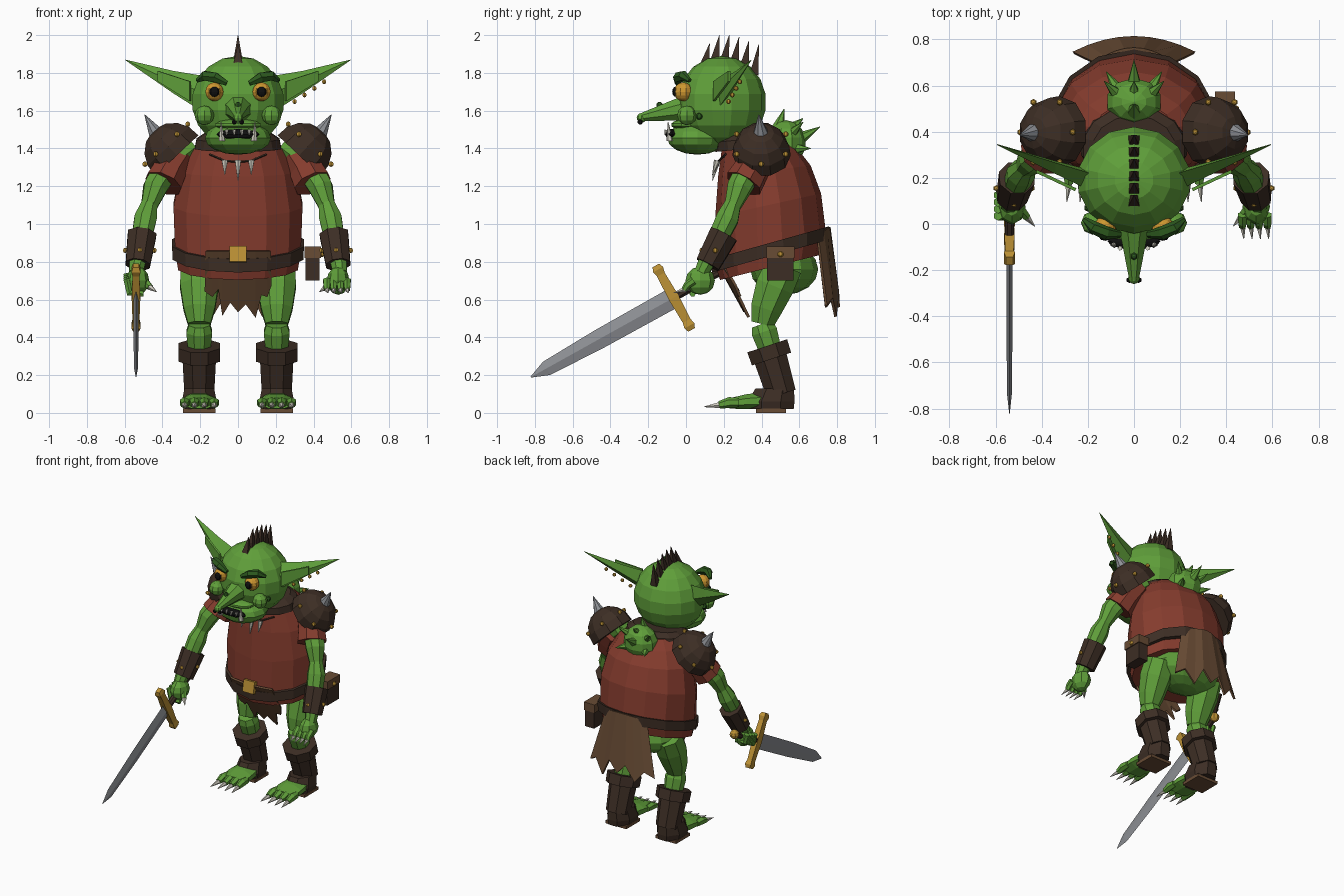
import bpy, bmesh, math
from mathutils import Vector as V, Matrix

if "Cube" in bpy.data.objects:
    bpy.data.objects.remove(bpy.data.objects["Cube"])

COLORS = {
    "skin_green": (0.115, 0.345, 0.042), "dark_green": (0.026, 0.102, 0.013),
    "tunic_red": (0.235, 0.045, 0.027), "dark_leather": (0.046, 0.027, 0.018),
    "brown_cloth": (0.140, 0.072, 0.035), "gold": (0.50, 0.28, 0.035),
    "steel": (0.27, 0.28, 0.30), "bone": (0.62, 0.60, 0.52),
    "black": (0.005, 0.005, 0.005), "amber": (0.62, 0.31, 0.03),
}
MATS = {}
for key, col in COLORS.items():
    MATS[key] = bpy.data.materials.new(key)
    MATS[key].diffuse_color = (*col, 1)


def finish(name, bm, mat):
    bmesh.ops.recalc_face_normals(bm, faces=bm.faces)
    me = bpy.data.meshes.new(name)
    bm.to_mesh(me)
    bm.free()
    me.materials.append(MATS[mat])
    ob = bpy.data.objects.new(name, me)
    bpy.context.collection.objects.link(ob)
    return ob


def loft(name, rings, mat, n=8, off=0.0):
    """Skin closed rings given as (centre, axis_u, axis_v)."""
    bm = bmesh.new()
    loops = []
    for c, u, v in rings:
        ang = [2 * math.pi * (i + off) / n for i in range(n)]
        loops.append([bm.verts.new(V(c) + V(u) * math.cos(a) + V(v) * math.sin(a)) for a in ang])
    for a, b in zip(loops, loops[1:]):
        for i in range(n):
            bm.faces.new((a[i], a[(i + 1) % n], b[(i + 1) % n], b[i]))
    bm.faces.new(loops[0])
    bm.faces.new(loops[-1])
    return finish(name, bm, mat)


def tube(name, pts, radii, mat, n=8):
    """Limb through points; end rings square to the limb."""
    p = [V(q) for q in pts]
    rings = []
    for i, r in enumerate(radii):
        d = (p[min(i + 1, len(p) - 1)] - p[max(i - 1, 0)]).normalized()
        u = d.cross(V((0, 1, 0)) if abs(d.y) < 0.9 else V((0, 0, 1))).normalized()
        rings.append((p[i], u * r, d.cross(u) * r))
    return loft(name, rings, mat, n, 0.5)


def spike(name, a, b, r, mat, n=6):
    return tube(name, (a, b), (r, 0.0015), mat, n)


def ball(name, c, r, mat, seg=10, rings=7, rot=None):
    bm = bmesh.new()
    bmesh.ops.create_uvsphere(bm, u_segments=seg, v_segments=rings, radius=1)
    r = (r, r, r) if isinstance(r, (int, float)) else r
    m = Matrix.Translation(c) @ (rot or Matrix()) @ Matrix.Diagonal((*r, 1))
    bmesh.ops.transform(bm, matrix=m, verts=bm.verts)
    return finish(name, bm, mat)


def box(name, c, size, mat, rx=0.0):
    bm = bmesh.new()
    bmesh.ops.create_cube(bm, size=1)
    m = Matrix.Translation(c) @ Matrix.Rotation(rx, 4, 'X') @ Matrix.Diagonal((*size, 1))
    bmesh.ops.transform(bm, matrix=m, verts=bm.verts)
    return finish(name, bm, mat)


def cloth(name, top, bottom, mat):
    """Hanging strip between a top edge and a ragged bottom edge."""
    bm = bmesh.new()
    t, b = [[bm.verts.new(q) for q in row] for row in (top, bottom)]
    for i in range(len(t) - 1):
        bm.faces.new((t[i], t[i + 1], b[i + 1], b[i]))
    ob = finish(name, bm, mat)
    ob.modifiers.new("thickness", 'SOLIDIFY').thickness = 0.014


# Torso: leaning barrel; (y centre, z, x radius, y radius, lean)
def body(name, rows, mat):
    loft(name, [((0, y, z), (rx, 0, 0), (0, ry, ry * k)) for y, z, rx, ry, k in rows], mat, 14, 0.5)


body("tunic", [(.445, .77, .325, .265, .25), (.445, .88, .342, .295, .28), (.435, 1.10, .35, .28, .22),
               (.415, 1.28, .315, .245, .12), (.39, 1.40, .25, .20, 0), (.38, 1.46, .18, .15, 0)], "tunic_red")
body("belt", [(.447, .83, .355, .31, .28), (.445, .90, .358, .312, .28)], "dark_leather")
body("collar", [(.34, 1.40, .235, .185, .1), (.33, 1.45, .225, .18, .1), (.33, 1.48, .18, .14, .1)], "dark_leather")
box("buckle", (0, .137, .84), (.09, .03, .085), "gold", -.2)
ball("pelvis", (0, .52, .76), (.26, .18, .135), "skin_green", 12, 8)

# Spiny hump on the upper back
ball("hump", (0, .53, 1.43), (.125, .105, .12), "skin_green")
for y, z, ty, tz in ((.49, 1.51, .52, 1.61), (.55, 1.50, .62, 1.56), (.60, 1.45, .71, 1.515)):
    spike("back_spine", (0, y, z), (0, ty, tz), .035, "skin_green")
for s in (-1, 1):
    spike("side_spine", (s * .07, .56, 1.48), (s * .13, .62, 1.54), .03, "skin_green")
    spike("low_side_spine", (s * .07, .58, 1.40), (s * .12, .66, 1.40), .03, "skin_green")

# Head
ball("head", (0, .19, 1.645), (.25, .235, .245), "skin_green", 14, 9)
ball("jaw", (0, .06, 1.455), (.175, .16, .088), "skin_green", 12, 8)
ball("mouth", (0, -.075, 1.475), (.115, .035, .028), "black", 12, 6)
ball("upper_lip", (0, .0, 1.525), (.13, .08, .03), "skin_green")
tube("nose", ((0, .03, 1.615), (0, -.07, 1.60), (0, -.24, 1.565)), (.085, .058, .022), "skin_green")
ball("nose_tip", (0, -.235, 1.562), .026, "skin_green", 8, 6)
ball("nose_wart", (0, -.14, 1.63), .017, "dark_green", 6, 5)
for i in range(4):
    x = -.06 + .04 * i
    spike("upper_tooth", (x, -.105, 1.498), (x, -.112, 1.47), .011, "bone", 5)
for i in range(6):
    y = .10 + .052 * i
    z = 1.645 + .24 * math.sqrt(1 - ((y - .19) / .235) ** 2) - .02
    spike("crest_spike", (0, y, z), (0, y + .025, (1.955, 2.0, 2.0, 1.99, 1.97, 1.95)[i]), .034, "dark_leather", 4)

for s in (-1, 1):
    ball("nostril", (s * .02, -.243, 1.54), .014, "black", 6, 5)
    ball("eye", (s * .125, -.015, 1.70), (.05, .05, .05), "amber", 10, 8)
    ball("pupil", (s * .125, -.055, 1.70), (.027, .018, .027), "black", 8, 6)
    tube("brow", ((s * .06, -.045, 1.745), (s * .12, -.04, 1.775), (s * .175, -.015, 1.785), (s * .215, .02, 1.76)),
         (.015, .03, .028, .012), "dark_green", 6)
    ball("cheek", (s * .178, .005, 1.575), .052, "skin_green", 8, 6)
    ball("cheek_wart", (s * .20, .07, 1.57), .018, "dark_green", 6, 5)
    spike("tusk", (s * .085, -.085, 1.44), (s * .09, -.095, 1.54), .019, "bone")
    # Long pointed ear: flattened diamond section
    loft("ear", [((s * .19, .19, 1.69), (0, .03, .095), (0, .045, -.01)),
                 ((s * .34, .245, 1.75), (0, .02, .06), (0, .028, 0)),
                 ((s * .595, .345, 1.868), (0, 0, .002), (0, .002, 0))], "skin_green", 4)
    cloth("ear_hollow", [(s * .25, .155, 1.755), (s * .42, .235, 1.81)],
          [(s * .25, .155, 1.65), (s * .42, .235, 1.755)], "skin_green")
for i in range(4):
    ball("ear_ring", (.30 + .052 * i, .225 + .02 * i, 1.648 + .035 * i), .013, "gold", 6, 5)

# Tooth necklace
for x, l in ((-.07, .07), (0, .10), (.07, .07)):
    spike("necklace_tooth", (x, .165, 1.335), (x, .14, 1.33 - l), .018, "bone")
tube("necklace_cord", ((-.15, .21, 1.37), (-.07, .175, 1.335), (0, .168, 1.33), (.07, .175, 1.335), (.15, .21, 1.37)),
     (.006,) * 5, "dark_leather", 5)

for s in (-1, 1):
    # Arms
    tube("upper_arm", ((s * .25, .39, 1.42), (s * .36, .36, 1.33), (s * .44, .28, 1.19), (s * .472, .245, 1.09)),
         (.07, .075, .068, .045), "skin_green")
    tube("sleeve", ((s * .30, .40, 1.38), (s * .36, .35, 1.29), (s * .395, .305, 1.215)), (.085, .095, .105), "tunic_red")
    tube("forearm", ((s * .468, .25, 1.11), (s * .49, .22, 1.03), (s * .53, .12, .82), (s * .54, .08, .74)),
         (.045, .064, .05, .04), "skin_green")
    tube("bracer", ((s * .508, .20, .945), (s * .53, .115, .785)), (.082, .07), "dark_leather")
    for a in (0, math.pi / 2, math.pi):
        ball("bracer_stud", (s * .52 + .077 * math.cos(a), .155 - .07 * math.sin(a), .86), .014, "gold", 6, 5)
    # Shoulder cap: tilted dome with spike and studs
    c, ax = V((s * .335, .40, 1.375)), V((s * .68, -.03, .73)).normalized()
    u, w = V((0, 1, 0)), ax.cross(V((0, 1, 0))).normalized()
    dome = [(c + ax * .165 * math.sin(t), u * .155 * math.cos(t), w * .165 * math.cos(t))
            for t in (-.1, .3, .7, 1.1, 1.5)]
    loft("shoulder_cap", dome, "dark_leather", 10)
    spike("shoulder_spike", c + ax * .15, c + V((s * .16, -.015, .205)), .04, "steel", 8)
    for k in range(6):
        a = math.pi * (k + .5) / 3
        ball("cap_stud", c + ax * .065 + u * .15 * math.cos(a) + w * .155 * math.sin(a), .015, "gold", 6, 5)
    # Hands
    ball("hand", (s * .53, .075, .70), (.06, .078, .075), "skin_green", 8, 6)
    for i in range(4):
        if s > 0:
            x = .47 + .036 * i
            tube("finger", ((x, .04, .70), (x, .005, .675), (x, -.01, .65)), (.022, .02, .016), "skin_green", 6)
            spike("finger_claw", (x, -.005, .655), (x + .006, -.065, .635), .015, "bone", 5)
        else:
            y = .035 + .03 * i
            tube("finger", ((-.59, y, .71 + .01 * i), (-.575, y, .635 + .015 * i), (-.50, y, .63 + .015 * i)),
                 (.02, .02, .016), "skin_green", 6)
    spike("thumb_claw", (s * .465, .03, .665), (s * .43, -.01, .64), .016, "bone", 5)
    tube("thumb", ((s * .50, .07, .70), (s * .465, .03, .665)), (.025, .018), "skin_green", 6)

    # Legs
    x = s * .205
    tube("thigh", ((x, .52, .78), (x, .47, .67), (x, .425, .55), (x, .405, .47)), (.105, .11, .09, .065), "skin_green")
    tube("shin", ((x, .40, .47), (x, .415, .43), (x, .46, .29)), (.06, .074, .06), "skin_green")
    tube("boot_shaft", ((x, .435, .33), (x, .505, .10)), (.098, .085), "dark_leather")
    tube("boot_cuff", ((x, .43, .355), (x, .453, .285)), (.12, .118), "dark_leather")
    loft("boot_foot", [((x, .45, .02), (.09, 0, 0), (0, .13, 0)), ((x, .45, .06), (.10, 0, 0), (0, .135, 0)),
                       ((x, .47, .13), (.085, 0, 0), (0, .11, 0))], "dark_leather", 8, 0.5)
    box("sole", (x, .45, .011), (.17, .16, .022), "brown_cloth")
    loft("foot", [((x, .43, .065), (.085, 0, 0), (0, 0, .05)), ((x, .32, .06), (.098, 0, 0), (0, 0, .042)),
                  ((x, .23, .05), (.095, 0, 0), (0, 0, .03))], "skin_green", 8, 0.5)
    for i in range(4):
        tx = x + (i - 1.5) * .052
        tube("toe", ((tx, .28, .055), (tx, .23, .055), (tx, .175, .042)), (.024, .029, .02), "skin_green", 6)
        spike("toe_claw", (tx, .185, .042), (tx + (i - 1.5) * .006, .095, .032), .018, "bone", 5)

# Ragged front and back cloths
xs = (-.17, -.13, -.10, -.08, -.04, 0, .04, .09, .12, .15, .17)
zs = (.65, .62, .66, .52, .59, .54, .58, .51, .63, .62, .68)
cloth("front_cloth", [(x, .14 + x * x * .8, .86) for x in xs],
      [(x * 1.02, .15 + (.86 - z) * .52 + x * x * .8, z) for x, z in zip(xs, zs)], "brown_cloth")
xs = (-.20, -.15, -.10, -.05, 0, .05, .10, .15, .20)
zs = (.56, .60, .52, .63, .56, .64, .51, .61, .57)
cloth("back_cloth", [(x * .85, .765 - x * x * 1.6, .985 - x * x) for x in xs],
      [(x * 1.33, .815 - x * x * 1.7, z) for x, z in zip(xs, zs)], "brown_cloth")

# Belt pouch
box("pouch", (.395, .50, .77), (.075, .14, .14), "dark_leather")
box("pouch_lid", (.395, .50, .85), (.088, .15, .06), "brown_cloth")
ball("pouch_clasp", (.442, .50, .84), .016, "gold", 6, 5)

# Sword: blade along d, guard along g
o, d, g = V((-.54, -.065, .61)), V((0, -.874, -.486)), V((0, .486, -.874))
h = V((.013, 0, 0))
loft("blade", [(o, h, g * .055), (o + d * .45, h, g * .052), (o + d * .77, h * .8, g * .04),
               (o + d * .865, h * .1, g * .003)], "steel", 4)
loft("guard", [(o + g * t, V((.032 * k, 0, 0)), d * .04 * k)
               for t, k in ((-.195, .7), (-.17, 1.05), (-.14, .8), (0, 1), (.14, .8), (.17, 1.05), (.195, .7))],
     "gold", 4, 0.5)
tube("grip", (o, o - d * .29), (.022, .022), "dark_leather")
ball("pommel", o - d * .305, .033, "gold", 8, 6)

for m in bpy.data.materials:
    if m.users and not m.is_grease_pencil:
        m.use_nodes = True
        m.node_tree.nodes["Principled BSDF"].inputs["Base Color"].default_value = m.diffuse_color
